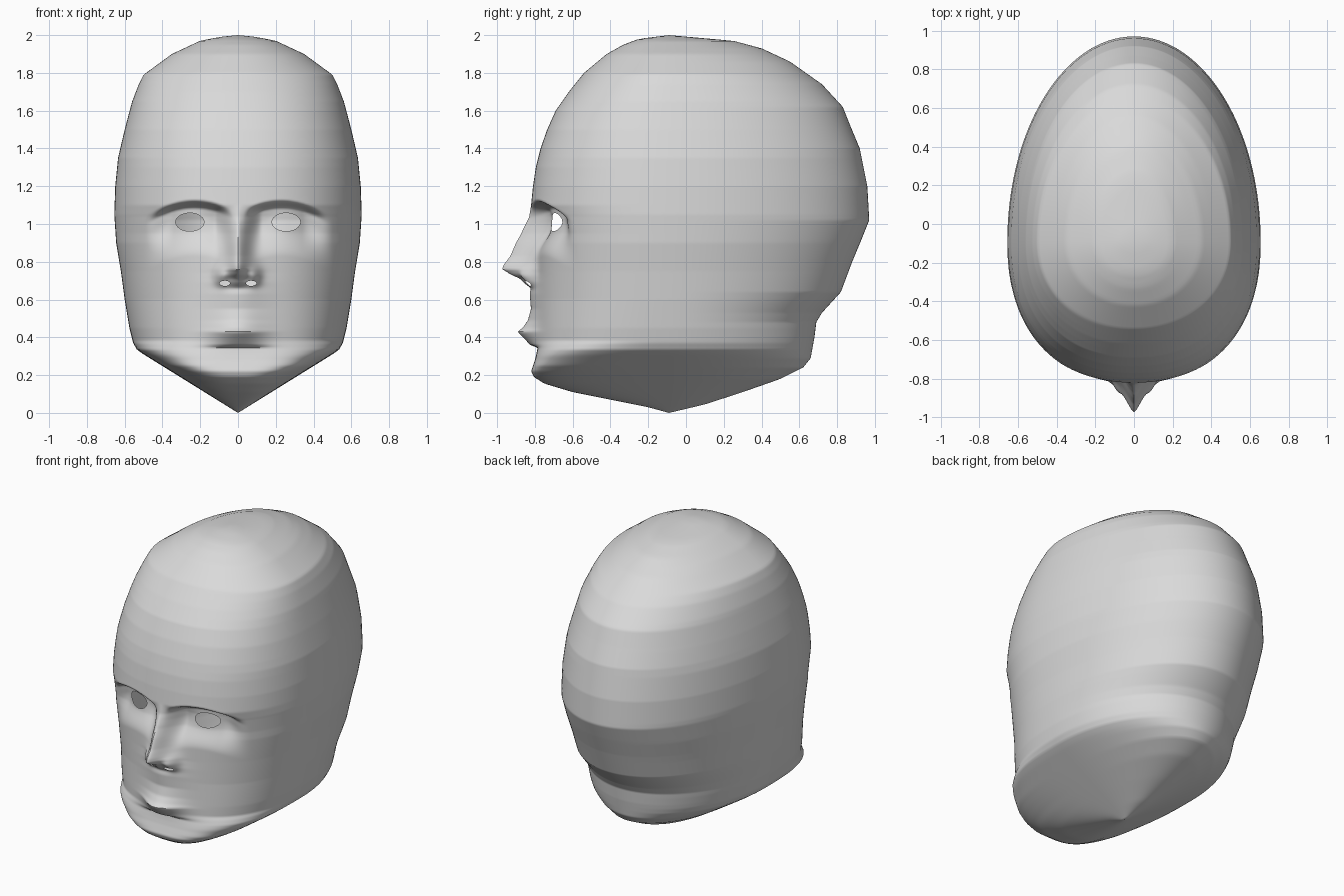
import bpy
import bmesh
from math import sin, cos, pi, exp, hypot, radians

if "Cube" in bpy.data.objects:
    bpy.data.objects.remove(bpy.data.objects["Cube"])

# Outline profiles as (height, value) pairs
FRONT = [(0, -.09), (.03, -.2), (.07, -.4), (.11, -.6), (.155, -.75), (.19, -.805), (.22, -.82),
         (.28, -.8), (.34, -.785), (.95, -.785), (1.04, -.8), (1.1, -.82), (1.2, -.81),
         (1.3, -.795), (1.4, -.77), (1.5, -.735), (1.6, -.69), (1.7, -.62), (1.8, -.54),
         (1.9, -.42), (1.95, -.33), (1.98, -.25), (2, -.09)]
BACK = [(0, -.09), (.045, .1), (.11, .3), (.18, .5), (.24, .62), (.29, .66), (.4, .68),
        (.48, .69), (.53, .72), (.64, .82), (.8, .88), (.92, .93), (1.02, .97), (1.2, .96),
        (1.4, .92), (1.52, .87), (1.62, .83), (1.74, .72), (1.86, .55), (1.93, .4),
        (1.97, .25), (1.99, .02), (2, -.09)]
WIDTH = [(0, 0), (.31, .5), (.335, .535), (.37, .555), (.45, .575), (.6, .6), (.75, .62),
         (.9, .645), (1.05, .655), (1.2, .65), (1.35, .635), (1.5, .6), (1.65, .56),
         (1.74, .525), (1.79, .5), (1.9, .35), (1.97, .2), (1.99, .1), (2, 0)]
# Squareness of the front half of each section
SQUARE = [(0, 2.4), (.18, 3), (.25, 3.8), (.3, 3.4), (.38, 2.5), (.6, 2.3), (1.5, 2.3), (2, 2)]
# Forward reach and half width of the nose, forward reach of the mouth
NOSE = [(.66, 0), (.69, .045), (.71, .075), (.735, .145), (.76, .187), (.78, .183), (.83, .145),
        (.9, .115), (.97, .075), (1.03, .035), (1.1, 0)]
NOSE_WIDTH = [(.7, .075), (.78, .068), (.88, .06), (1, .045)]
MOUTH = [(.31, 0), (.345, .002), (.36, .04), (.39, .068), (.41, .088), (.43, .106), (.45, .08),
         (.49, .052), (.55, .036), (.63, .042), (.69, .03), (.74, 0)]
AXIS_Y = -.09
# Openings: centre x, centre z, half width, half height
OPENINGS = [(side * x, z, w, h) for side in (-1, 1)
            for x, z, w, h in ((.255, 1.01, .075, .048), (.07, .686, .028, .014))]


def sample(profile, z):
    """Value of a profile at a height."""
    if z <= profile[0][0]:
        return profile[0][1]
    for (z0, v0), (z1, v1) in zip(profile, profile[1:]):
        if z <= z1:
            return v0 + (v1 - v0) * (z - z0) / (z1 - z0)
    return profile[-1][1]


def step(low, high, value):
    t = min(max((value - low) / (high - low), 0), 1)
    return t * t * (3 - 2 * t)


def relief(x, z):
    """How far the features stand out from the plain face."""
    x = abs(x)
    nose = sample(NOSE, z) * exp(-(x / sample(NOSE_WIDTH, z)) ** 1.6)
    wing = .045 * exp(-((x - .085) / .035) ** 2 - ((z - .725) / .045) ** 2)
    mouth = sample(MOUTH, z) * exp(-(x / .13) ** 2)
    # Eye socket below an arched brow
    drop = 1.13 - 1.3 * (x - .23) ** 2 - z
    socket = (step(0, .05, drop) * (1 - step(.09, .3, drop))
              * step(.025, .13, x) * (1 - step(.34, .5, x)))
    # Lids swell slightly around the eye
    lid = .02 * exp(-((x - .255) / .1) ** 2 - ((z - 1.01) / .06) ** 2)
    return nose + wing + mouth + lid - .085 * socket


def face_point(s, z):
    """Point on the front half, s runs from -1 to 1 across the width."""
    x = s * sample(WIDTH, z)
    n = sample(SQUARE, z)
    depth = AXIS_Y - sample(FRONT, z)
    y = AXIS_Y - depth * max(1 - abs(s) ** n, 0) ** (1 / n)
    return x, y - relief(x, z), z


def back_point(angle, z):
    reach = sample(BACK, z) - AXIS_Y
    return cos(angle) * sample(WIDTH, z), AXIS_Y + reach * sin(angle), z


def opening_radius(x, z, hole):
    return hypot((x - hole[0]) / hole[2], (z - hole[1]) / hole[3])


# Head shell: stacked rings, finer across the face
ROWS, FRONT_COLS, BACK_COLS = 250, 190, 80
bm = bmesh.new()
rings = []
for r in range(ROWS + 1):
    z = 2 * r / ROWS
    ring = []
    for c in range(FRONT_COLS + 1):
        t = 2 * c / FRONT_COLS - 1
        s = sin(t * (.7 + .3 * t * t) * pi / 2)
        ring.append(bm.verts.new(face_point(s, z)))
    for c in range(1, BACK_COLS):
        ring.append(bm.verts.new(back_point(pi * c / BACK_COLS, z)))
    rings.append(ring)
for low, high in zip(rings, rings[1:]):
    for i in range(len(low)):
        j = (i + 1) % len(low)
        bm.faces.new((low[i], low[j], high[j], high[i]))
bmesh.ops.remove_doubles(bm, verts=rings[0] + rings[-1], dist=.0001)

# Cut the eye and nostril openings, then round their rims
for hole in OPENINGS:
    inside = []
    for face in bm.faces:
        centre = face.calc_center_median()
        if centre.y < -.4 and opening_radius(centre.x, centre.z, hole) < 1:
            inside.append(face)
    bmesh.ops.delete(bm, geom=inside, context='FACES')
    for vert in bm.verts:
        if vert.is_boundary:
            radius = opening_radius(vert.co.x, vert.co.z, hole)
            if .4 < radius < 1.8:
                x = hole[0] + (vert.co.x - hole[0]) / radius
                z = hole[1] + (vert.co.z - hole[1]) / radius
                vert.co = face_point(x / sample(WIDTH, z), z)

mesh = bpy.data.meshes.new("head")
bm.to_mesh(mesh)
bm.free()
head = bpy.data.objects.new("head", mesh)
bpy.context.collection.objects.link(head)

# Plain grey material
grey = bpy.data.materials.new("light grey")
grey.use_nodes = True
colour = (.7, .7, .7, 1)
grey.diffuse_color = colour
grey.node_tree.nodes["Principled BSDF"].inputs["Base Color"].default_value = colour
mesh.materials.append(grey)

bpy.ops.object.select_all(action='DESELECT')
head.select_set(True)
bpy.context.view_layer.objects.active = head
bpy.ops.object.shade_smooth_by_angle(angle=radians(50))
